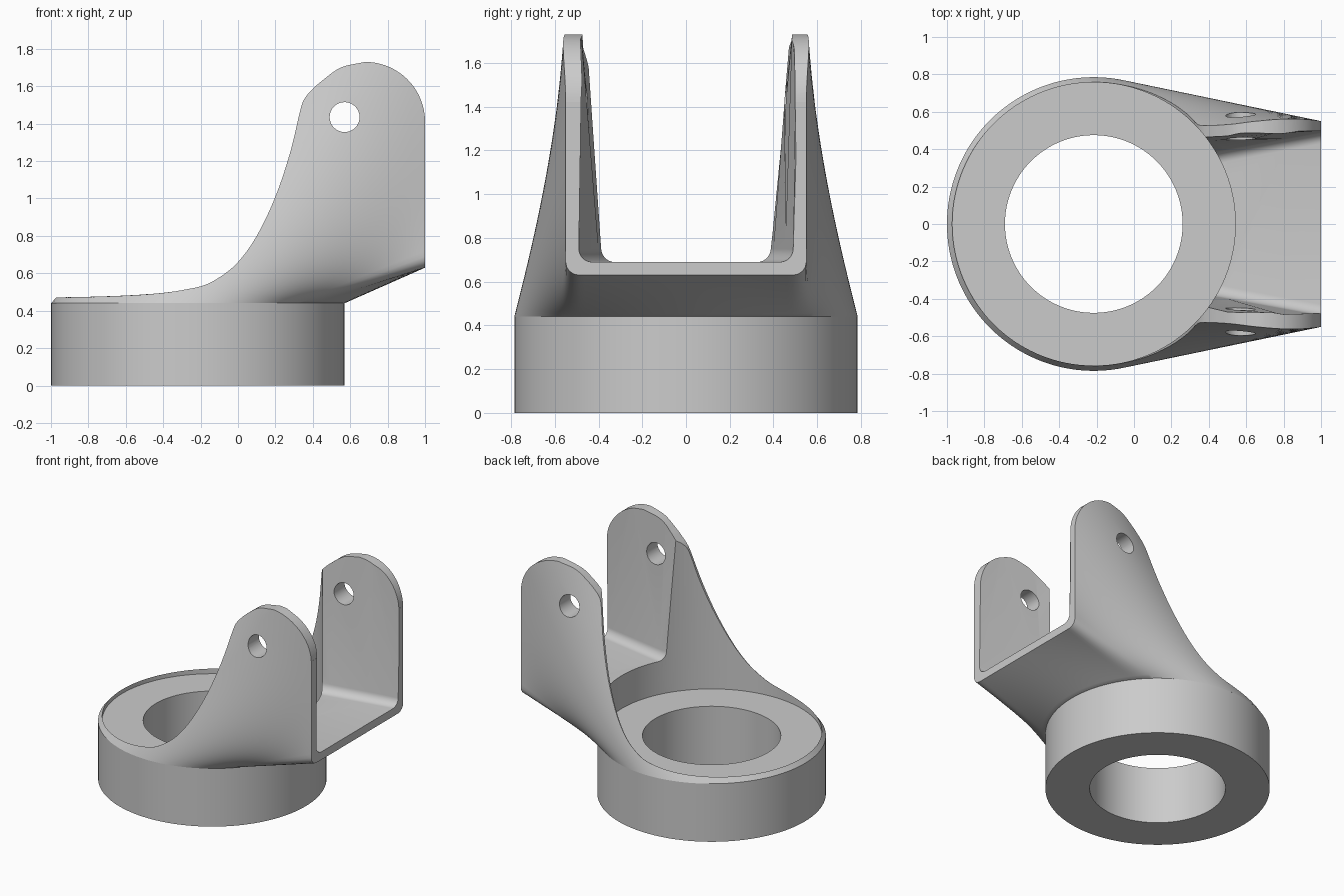
import bpy, bmesh
from math import sin, cos, radians, pi
from mathutils import Vector

if "Cube" in bpy.data.objects:
    bpy.data.objects.remove(bpy.data.objects["Cube"])

grey = bpy.data.materials.new("plain_grey")
grey.use_nodes = True
grey.diffuse_color = (0.6, 0.6, 0.6, 1)
grey.node_tree.nodes["Principled BSDF"].inputs["Base Color"].default_value = (0.6, 0.6, 0.6, 1)

CX, R, TOP = -0.215, 0.785, 0.44   # ring centre, outer radius, ring height


def loft(name, rings):
    """Closed solid through equal-length closed sections."""
    bm = bmesh.new()
    rows = [[bm.verts.new(p) for p in ring] for ring in rings]
    n = len(rows[0])
    for a, b in zip(rows, rows[1:]):
        for i in range(n):
            j = (i + 1) % n
            bm.faces.new((a[i], a[j], b[j], b[i]))
    bm.faces.new(rows[0])
    bm.faces.new(rows[-1])
    bmesh.ops.recalc_face_normals(bm, faces=bm.faces)
    me = bpy.data.meshes.new(name)
    bm.to_mesh(me)
    bm.free()
    ob = bpy.data.objects.new(name, me)
    bpy.context.collection.objects.link(ob)
    me.materials.append(grey)
    return ob


def cylinder(name, r, z0, z1, n=128):
    circle = [(CX + r * cos(2 * pi * i / n), r * sin(2 * pi * i / n)) for i in range(n)]
    return loft(name, [[(x, y, z) for x, y in circle] for z in (z0, z1)])


def boolean(ob, cutter, op="DIFFERENCE"):
    bpy.ops.object.select_all(action="DESELECT")
    bpy.context.view_layer.objects.active = ob
    ob.select_set(True)
    m = ob.modifiers.new("cut", "BOOLEAN")
    m.object, m.operation, m.solver = cutter, op, "EXACT"
    bpy.ops.object.modifier_apply(modifier=m.name)
    bpy.data.objects.remove(cutter)


def smooth_curve(pts, steps=6):
    """Catmull-Rom curve through 2D points."""
    p = [Vector(q) for q in pts]
    p = [p[0] * 2 - p[1]] + p + [p[-1] * 2 - p[-2]]
    out = []
    for a, b, c, d in zip(p, p[1:], p[2:], p[3:]):
        for k in range(steps):
            t = k / steps
            out.append(0.5 * (2 * b + (c - a) * t + (2 * a - 5 * b + 4 * c - d) * t ** 2
                              + (3 * b - a - 3 * c + d) * t ** 3))
    return out + [p[-2]]


def fork_point(deg):
    """Point of the outer U section matching an angle on the ring."""
    a, s = abs(deg), (1 if deg >= 0 else -1)
    if a <= 38:
        y, z = 0.49 * a / 38, 0.63
    elif a < 46:
        t = radians((a - 38) / 8 * 90)
        y, z = 0.49 + 0.06 * sin(t), 0.69 - 0.06 * cos(t)
    else:
        y, z = 0.55, 0.69 + 0.015 * (a - 46)
    return Vector((1, s * y, z))


# Base ring with its bore
ring = cylinder("base_ring", R, 0, TOP)
boolean(ring, cylinder("bore", 0.475, -0.1, 0.6))

# Fork body: ruled from the ring's rim to the U section
angles = list(range(-178, 179, 2))
rim = [Vector((CX + R * cos(radians(a)), R * sin(radians(a)), TOP)) for a in angles]
end = [fork_point(a) for a in angles]
SEG = 16
fork = loft("fork_bracket", [[p.lerp(q, k / SEG) for p, q in zip(rim, end)]
                             for k in range(SEG + 1)])

# Side outline of the arms
sweep = smooth_curve([(-1.15, 0.475), (-0.85, 0.478), (-0.5, 0.492), (-0.35, 0.505),
                      (-0.2, 0.53), (-0.1, 0.578), (0, 0.66), (0.1, 0.80), (0.2, 1.01),
                      (0.28, 1.25), (0.335, 1.48), (0.36, 1.54), (0.4, 1.585),
                      (0.45, 1.63), (0.55, 1.70), (0.68, 1.73)])
arc = [(0.68 + 0.32 * sin(radians(t)), 1.41 + 0.32 * cos(radians(t))) for t in range(4, 91, 4)]
outline = [tuple(p) for p in sweep] + arc + [(1.1, 1.38), (1.1, 0.2), (-1.15, 0.2)]
boolean(fork, loft("outline", [[(x, y, z) for x, z in outline] for y in (-1, 1)]), "INTERSECT")

# Clearance above the ring
boolean(fork, cylinder("clearance", 0.757, 0.3, 3, 160))


# Channel between the arms, flaring outwards
def channel(x):
    def width(z):
        return 0.49 - (1 - x) * (0.19 - 0.154 * (z - 0.69))
    half = [(width(2), 2)]
    for k in range(9):
        t = radians(90 * k / 8)
        z = 0.75 - 0.06 * sin(t)
        half.append((width(z) - 0.06 * (1 - cos(t)), z))
    return [(x, y, z) for y, z in half] + [(x, -y, z) for y, z in reversed(half)]


boolean(fork, loft("channel", [channel(x) for x in (0.2, 0.5, 0.8, 1.1)]))

# Pivot holes through both arms
hole = [(0.57 + 0.08 * cos(2 * pi * i / 40), 1.435 + 0.08 * sin(2 * pi * i / 40)) for i in range(40)]
boolean(fork, loft("pivot", [[(x, y, z) for x, z in hole] for y in (-1, 1)]))

for ob in (ring, fork):
    bpy.ops.object.select_all(action="DESELECT")
    bpy.context.view_layer.objects.active = ob
    ob.select_set(True)
    bpy.ops.object.shade_smooth_by_angle(angle=radians(30))
